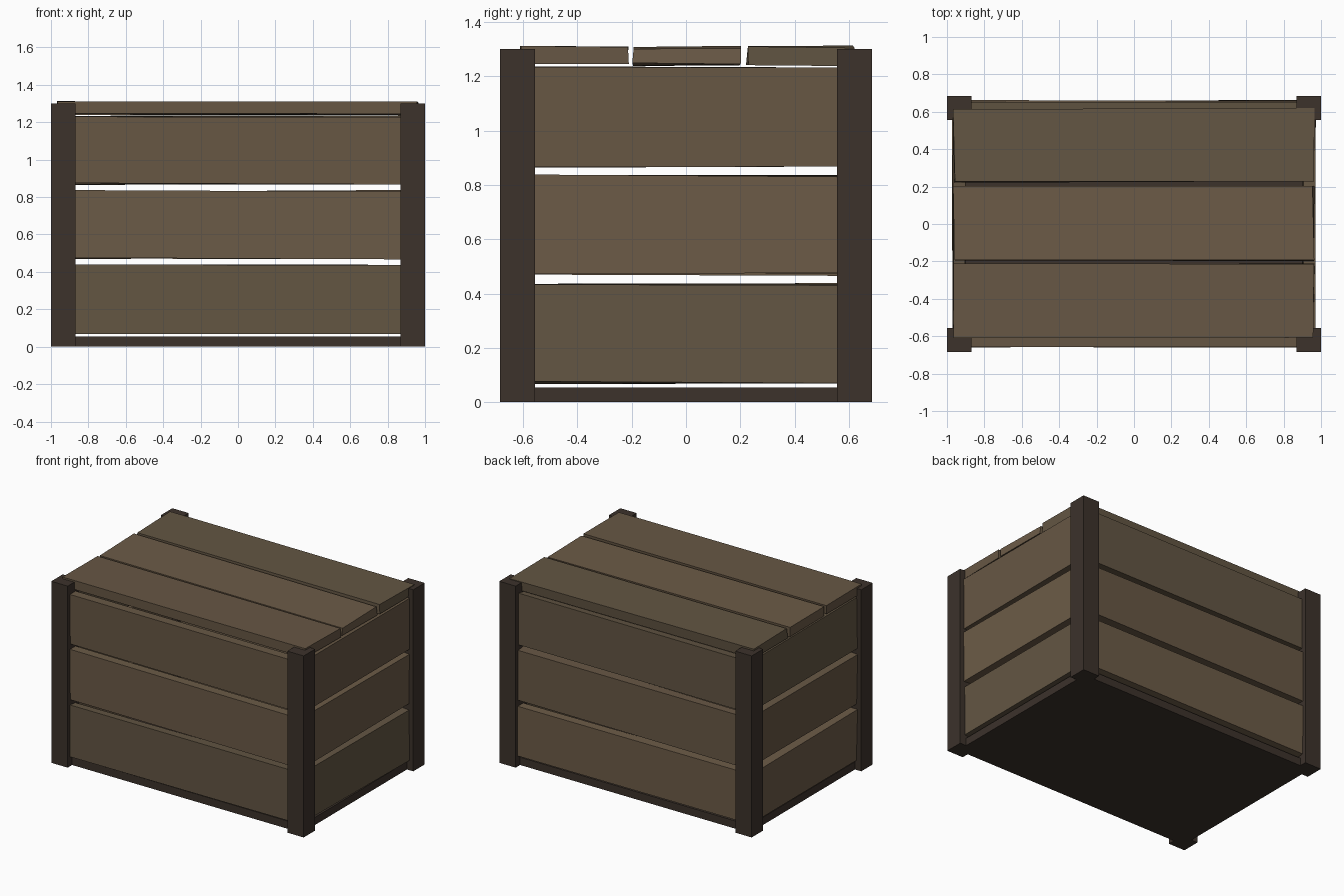
import bpy, random
from mathutils import Vector

if "Cube" in bpy.data.objects:
    bpy.data.objects.remove(bpy.data.objects["Cube"])

random.seed(4)


def material(name, rgb):
    m = bpy.data.materials.new(name)
    m.diffuse_color = (*rgb, 1)
    m.use_nodes = True
    m.node_tree.nodes["Principled BSDF"].inputs["Base Color"].default_value = m.diffuse_color
    return m


wood = [material("plank_wood_grey", (0.125, 0.092, 0.056)),
        material("plank_wood_warm", (0.150, 0.105, 0.063)),
        material("plank_wood_brown", (0.135, 0.095, 0.058))]
dark = material("dark_wood", (0.045, 0.032, 0.024))


def box(name, lo, hi, mat, jitter=0.0):
    """Box between two corners, its corners nudged for a hand-cut look."""
    lo, hi = Vector(lo), Vector(hi)
    verts = [[(lo, hi)[i][0], (lo, hi)[j][1], (lo, hi)[k][2]]
             for i in (0, 1) for j in (0, 1) for k in (0, 1)]
    verts = [[c + random.uniform(-jitter, jitter) for c in v] for v in verts]
    faces = [(0, 1, 3, 2), (4, 6, 7, 5), (0, 4, 5, 1),
             (2, 3, 7, 6), (0, 2, 6, 4), (1, 5, 7, 3)]
    me = bpy.data.meshes.new(name)
    me.from_pydata(verts, [], faces)
    me.materials.append(mat)
    ob = bpy.data.objects.new(name, me)
    bpy.context.collection.objects.link(ob)
    return ob


X, Y, POST, H = 1.0, 0.685, 0.13, 1.3
J = 0.006

# Corner posts
for sx in (-1, 1):
    for sy in (-1, 1):
        cx, cy = sx * (X - POST / 2), sy * (Y - POST / 2)
        h = POST / 2
        box("corner_post", (cx - h, cy - h, 0), (cx + h, cy + h, H), dark)

# Floor panel
box("floor_panel", (-0.95, -0.635, 0), (0.95, 0.635, 0.055), dark)

# Wall planks: three rows on each of the four sides
for row in range(3):
    z0 = 0.073 + row * 0.398
    z1 = z0 + 0.362
    for s, side in ((-1, "front"), (1, "back")):
        y = s * 0.625
        box(side + "_plank", (-0.89, y - 0.032, z0), (0.89, y + 0.032, z1),
            wood[(row + (s > 0)) % 3], J)
    for s, side in ((-1, "left"), (1, "right")):
        x = s * 0.935
        box(side + "_plank", (x - 0.032, -0.58, z0), (x + 0.032, 0.58, z1),
            wood[(row + (s < 0)) % 3], J)

# Lid planks
for i, (y0, y1) in enumerate(((-0.612, -0.215), (-0.193, 0.2), (0.225, 0.615))):
    box("lid_plank", (-0.962, y0, 1.243), (0.96, y1, 1.307), wood[(2, 1, 0)[i]], J)
